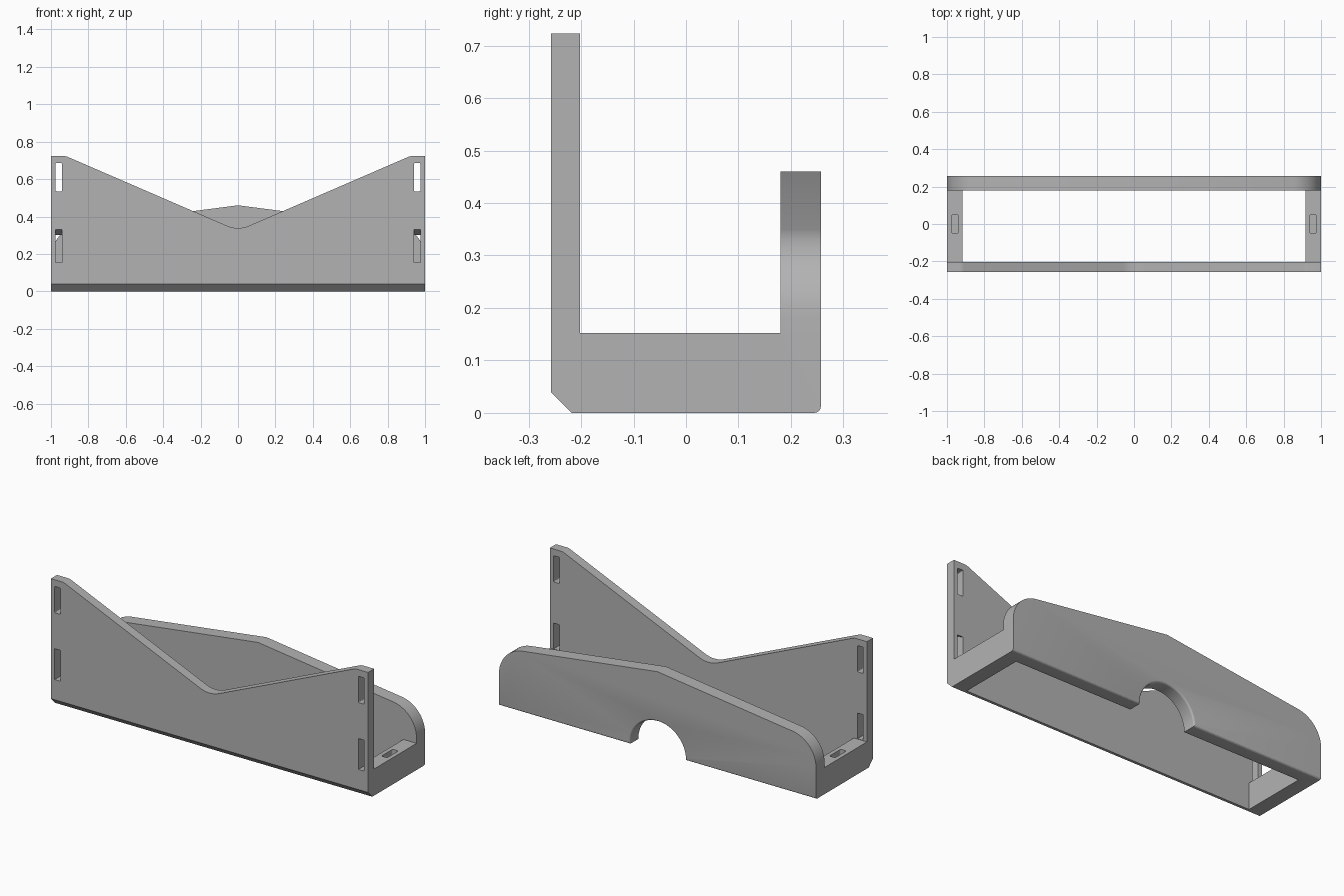
import bpy, bmesh, math
from mathutils import Vector

cube = bpy.data.objects.get("Cube")
if cube:
    bpy.data.objects.remove(cube, do_unlink=True)

grey = bpy.data.materials.new("plain grey")
grey.use_nodes = True
colour = (0.45, 0.45, 0.45, 1)
grey.diffuse_color = colour
grey.node_tree.nodes["Principled BSDF"].inputs["Base Color"].default_value = colour


def rounded(points, steps=10):
    """Turn (a, b, radius) corners into an outline with arcs."""
    out = []
    n = len(points)
    for i, (a, b, r) in enumerate(points):
        p = Vector((a, b))
        if r == 0:
            out.append(p)
            continue
        u = (Vector(points[i - 1][:2]) - p).normalized()
        v = (Vector(points[(i + 1) % n][:2]) - p).normalized()
        half = u.angle(v) / 2
        centre = p + (u + v).normalized() * r / math.sin(half)
        start = p + u * r / math.tan(half) - centre
        end = p + v * r / math.tan(half) - centre
        sweep = math.pi - 2 * half
        for k in range(steps + 1):
            t = k / steps
            out.append(centre + (start * math.sin((1 - t) * sweep)
                                 + end * math.sin(t * sweep)) / math.sin(sweep))
    return out


def prism(name, outline, axis, low, high, edge_rule=None, width=0, segments=1):
    """Extrude an outline along an axis and optionally bevel chosen edges."""
    def place(p, d):
        return {"x": (d, p[0], p[1]), "y": (p[0], d, p[1]), "z": (p[0], p[1], d)}[axis]
    bm = bmesh.new()
    face = bm.faces.new([bm.verts.new(place(p, low)) for p in outline])
    geom = bmesh.ops.extrude_face_region(bm, geom=[face])["geom"]
    shift = Vector(place((0, 0), high - low))
    bmesh.ops.translate(bm, vec=shift, verts=[g for g in geom if isinstance(g, bmesh.types.BMVert)])
    bmesh.ops.recalc_face_normals(bm, faces=bm.faces)
    if edge_rule:
        edges = [e for e in bm.edges if all(edge_rule(v.co) for v in e.verts)]
        bmesh.ops.bevel(bm, geom=edges, offset=width, segments=segments,
                        profile=0.5, affect="EDGES")
    mesh = bpy.data.meshes.new(name)
    bm.to_mesh(mesh)
    bm.free()
    mesh.materials.append(grey)
    obj = bpy.data.objects.new(name, mesh)
    bpy.context.collection.objects.link(obj)
    return obj


def box(a0, a1, b0, b1, r=0):
    return rounded([(a0, b0, r), (a1, b0, r), (a1, b1, r), (a0, b1, r)], 4)


def combine(target, other, operation):
    mod = target.modifiers.new(operation.lower(), "BOOLEAN")
    mod.operation = operation
    mod.solver = "EXACT"
    mod.object = other
    bpy.context.view_layer.objects.active = target
    bpy.ops.object.modifier_apply(modifier=mod.name)
    bpy.data.objects.remove(other, do_unlink=True)


FRONT, FRONT_IN, BACK_IN, BACK = -0.257, -0.202, 0.18, 0.257

# Tall front panel with a soft V top and a chamfered lower edge
front_outline = rounded([(-1, 0, 0), (1, 0, 0), (1, 0.723, 0), (0.92, 0.723, 0.06),
                         (0, 0.325, 0.15), (-0.92, 0.723, 0.06), (-1, 0.723, 0)])
body = prism("cradle_body", front_outline, "y", FRONT, FRONT_IN,
             lambda c: c.z < 0.001 and c.y < FRONT + 0.001, 0.039)

# Low back panel with rounded shoulders, a shallow peak and a round notch
notch = 0.175
back_outline = rounded([(1, 0, 0), (1, 0.33, 0.17), (0, 0.46, 0),
                        (-1, 0.33, 0.17), (-1, 0, 0)], 16)
back_outline += [Vector((-notch * math.cos(math.pi * k / 32),
                         notch * math.sin(math.pi * k / 32))) for k in range(33)]
back = prism("back_panel", back_outline, "y", BACK_IN, BACK,
             lambda c: c.y > BACK - 0.001 and (c.z < 0.001 or math.hypot(c.x, c.z) < notch + 0.001),
             0.012, 4)
combine(body, back, "UNION")

# Low end walls joining the panels, then the strap slots
for side in (-1, 1):
    xs = sorted((side * 0.917, side))
    slot = sorted((side * 0.94, side * 0.976))
    wall = prism("end_wall", box(FRONT_IN, BACK_IN, 0, 0.152), "x", *xs)
    combine(body, wall, "UNION")

    upper = prism("upper_slot", box(*slot, 0.535, 0.685, 0.005), "y", FRONT - 0.05, FRONT_IN + 0.05)
    lower = prism("lower_slot", [(FRONT - 0.055, 0.36), (FRONT_IN + 0.01, 0.295),
                                 (FRONT_IN + 0.01, 0.154), (FRONT - 0.055, 0.154)], "x", *slot)
    pocket = prism("wall_slot", box(*slot, -0.05, 0.05, 0.008), "z", 0.06, 0.2)
    for cutter in (upper, lower, pocket):
        combine(body, cutter, "DIFFERENCE")

# Merge flat regions and smooth only the curved ones
bm = bmesh.new()
bm.from_mesh(body.data)
bmesh.ops.remove_doubles(bm, verts=bm.verts, dist=0.0002)
bmesh.ops.dissolve_limit(bm, angle_limit=0.01, verts=bm.verts, edges=bm.edges)
bm.to_mesh(body.data)
bm.free()
bpy.ops.object.select_all(action="DESELECT")
body.select_set(True)
bpy.context.view_layer.objects.active = body
bpy.ops.object.shade_smooth_by_angle(angle=math.radians(20))
